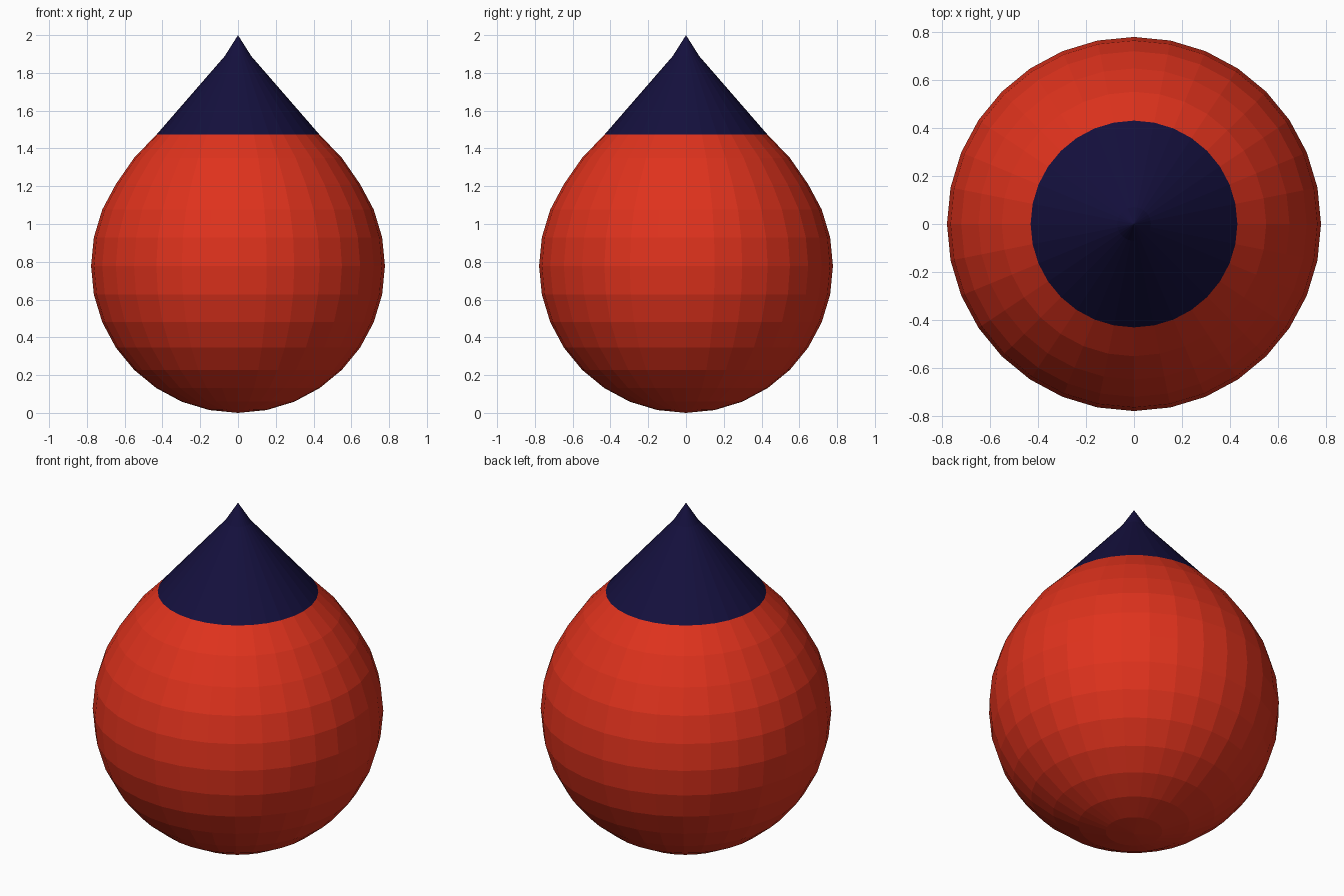
import bpy, bmesh
from math import sin, cos, pi

if "Cube" in bpy.data.objects:
    bpy.data.objects.remove(bpy.data.objects["Cube"])

SEGMENTS = 32
RADIUS = 0.778
STEP = pi / 16


def material(name, color):
    mat = bpy.data.materials.new(name)
    mat.diffuse_color = color
    mat.use_nodes = True
    mat.node_tree.nodes["Principled BSDF"].inputs["Base Color"].default_value = mat.diffuse_color
    return mat


def lathe(name, profile, mat):
    """Revolve (radius, height) points around z; a radius of 0 makes a pole."""
    bm = bmesh.new()
    rings = []
    for r, z in profile:
        if r < 1e-6:
            rings.append([bm.verts.new((0, 0, z))] * SEGMENTS)
        else:
            rings.append([bm.verts.new((r * cos(2 * pi * i / SEGMENTS),
                                        r * sin(2 * pi * i / SEGMENTS), z))
                          for i in range(SEGMENTS)])
    for low, high in zip(rings, rings[1:]):
        for i in range(SEGMENTS):
            j = (i + 1) % SEGMENTS
            corners = [low[i], low[j], high[j], high[i]]
            bm.faces.new(list(dict.fromkeys(corners)))
    bm.normal_update()
    mesh = bpy.data.meshes.new(name)
    bm.to_mesh(mesh)
    bm.free()
    mesh.materials.append(mat)
    obj = bpy.data.objects.new(name, mesh)
    bpy.context.collection.objects.link(obj)
    return obj


red = material("red", (0.74, 0.032, 0.012, 1))
navy = material("navy", (0.007, 0.005, 0.047, 1))

# Round body: sphere rings from the bottom pole, drawn up slightly at the neck
body = [(RADIUS * sin(k * STEP), RADIUS * (1 - cos(k * STEP))) for k in range(12)]
neck = (0.43, 1.475)
body += [(0.55, 1.35), neck]
lathe("round_body", body, red)

# Pointed cap: straight cone with a steeper tip
lathe("pointed_cap", [neck, (0.25, 1.682), (0.07, 1.889), (0, 2.0)], navy)
